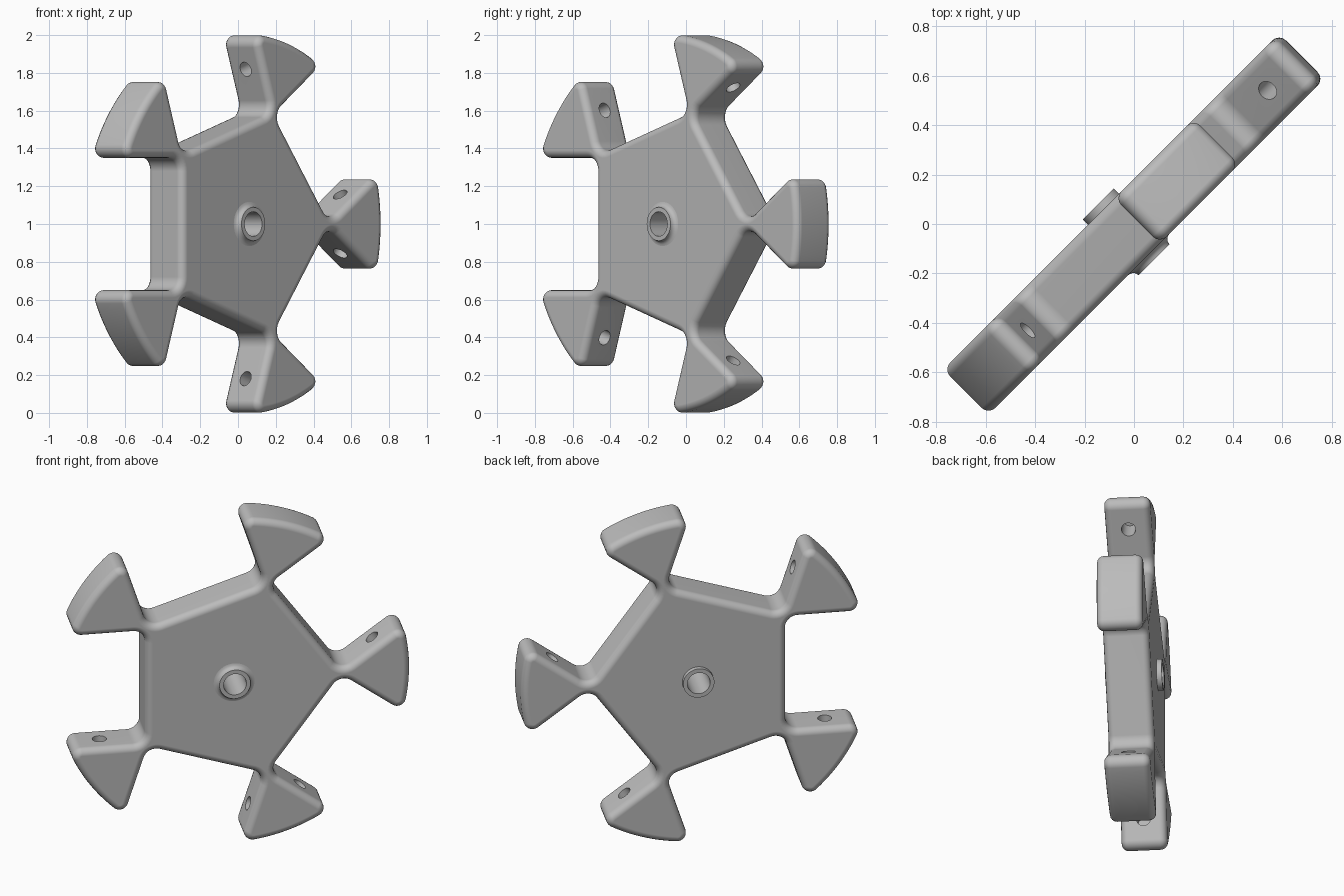
import bpy
import bmesh
from math import sin, cos, pi, radians, atan2, sqrt
from mathutils import Matrix, Vector

cube = bpy.data.objects.get("Cube")
if cube:
    bpy.data.objects.remove(cube)

ARMS = 5
APOTHEM = 0.504      # pentagon body
SIDE = -0.35         # offset of the wedge flanks
RIM = 1.006          # outer radius of the wedges
NECK, CORNER = 0.07, 0.05
HALF, EDGE = 0.13, 0.04
BOSS, BORE, BOSS_END = 0.089, 0.065, 0.16
N1 = Vector((cos(pi / 5), sin(pi / 5)))     # pentagon edge normal
N2 = Vector((-sin(pi / 5), cos(pi / 5)))    # wedge flank normal

# Wheel plane: local x runs along the diagonal, local y is up, local z is the axle
s = sqrt(0.5)
FRAME = Matrix(((s, 0, s, 0), (s, 0, -s, 0), (0, 1, 0, 1), (0, 0, 0, 1)))
FRAME = FRAME @ Matrix.Translation((-0.045, 0, 0))

grey = bpy.data.materials.new("plain grey")
grey.use_nodes = True
colour = (0.5, 0.5, 0.5, 1)
grey.diffuse_color = colour
grey.node_tree.nodes["Principled BSDF"].inputs["Base Color"].default_value = colour


def make_object(name, bm):
    bmesh.ops.recalc_face_normals(bm, faces=bm.faces)
    mesh = bpy.data.meshes.new(name)
    bm.to_mesh(mesh)
    bm.free()
    mesh.transform(FRAME)
    mesh.materials.append(grey)
    obj = bpy.data.objects.new(name, mesh)
    bpy.context.collection.objects.link(obj)
    return obj


def activate(obj):
    bpy.ops.object.select_all(action='DESELECT')
    obj.select_set(True)
    bpy.context.view_layer.objects.active = obj


def arc(centre, radius, a0, a1, steps):
    angles = [a0 + (a1 - a0) * i / steps for i in range(steps + 1)]
    return [centre + radius * Vector((cos(a), sin(a))) for a in angles]


def outline(inset):
    """Whole wheel outline, moved inwards by inset."""
    neck = (APOTHEM + NECK) * N1 + (SIDE + NECK) * N2
    b = SIDE - CORNER
    corner = sqrt((RIM - CORNER) ** 2 - b * b) * N1 + b * N2
    tip = atan2(corner.y, corner.x)
    flank = radians(126)
    half = arc(neck, NECK + inset, radians(216), radians(306), 8)
    half += arc(corner, CORNER - inset, flank, tip, 8)
    half += arc(Vector((0, 0)), RIM - inset, tip, 0, 6)[1:]
    arm = [Vector((p.x, -p.y)) for p in half[:-1]] + half[::-1]
    return [Matrix.Rotation(k * 2 * pi / ARMS, 2) @ p
            for k in range(ARMS) for p in arm]


def loft(bm, rings, closed):
    n = len(rings[0])
    pairs = list(zip(rings, rings[1:]))
    if closed:
        pairs.append((rings[-1], rings[0]))
    for lo, hi in pairs:
        for i in range(n):
            j = (i + 1) % n
            bm.faces.new((lo[i], lo[j], hi[j], hi[i]))
    if not closed:
        bm.faces.new(rings[0][::-1])
        bm.faces.new(rings[-1])


# Body and wedges as one loft with rounded rims
bm = bmesh.new()
quarter = [radians(90) * i / 4 for i in range(5)]
levels = [(EDGE * (1 - cos(a)), HALF - EDGE + EDGE * sin(a)) for a in quarter]
levels = [(d, -h) for d, h in levels[::-1]] + levels
rings = [[bm.verts.new((p.x, p.y, h)) for p in outline(d)] for d, h in levels]
loft(bm, rings, False)
wheel = make_object("wheel_body", bm)

# Cutter: axle bore and a round socket in each wedge flank
bm = bmesh.new()
bmesh.ops.create_cone(bm, cap_ends=True, segments=48, radius1=BOSS - 0.012,
                      radius2=BOSS - 0.012, depth=1)
for k in range(ARMS):
    for side in (1, -1):
        p = 0.747 * N1 + SIDE * N2
        axis = Vector((N2.x, side * N2.y, 0))
        place = (Matrix.Rotation(k * 2 * pi / ARMS, 4, 'Z')
                 @ Matrix.Translation((p.x, side * p.y, 0))
                 @ axis.to_track_quat('Z', 'Y').to_matrix().to_4x4())
        bmesh.ops.create_cone(bm, cap_ends=True, segments=32, radius1=0.04,
                              radius2=0.04, depth=0.28, matrix=place)
cutter = make_object("hole_cutter", bm)
cutter.hide_render = True
cut = wheel.modifiers.new("holes", 'BOOLEAN')
cut.operation = 'DIFFERENCE'
cut.solver = 'EXACT'
cut.object = cutter
activate(wheel)
bpy.ops.object.modifier_apply(modifier=cut.name)
bpy.data.objects.remove(cutter)

# Axle tube: turned profile with a fillet where it meets the front face
bm = bmesh.new()
F = 0.028
profile = [(BORE, -BOSS_END), (BOSS, -BOSS_END), (BOSS, HALF - 0.02), (BOSS + F, HALF - 0.001)]
profile += [(BOSS + F * (1 - sin(a)), HALF + F * (1 - cos(a))) for a in quarter]
profile += [(BOSS, BOSS_END), (BORE, BOSS_END)]
rings = [[bm.verts.new((r * cos(t), r * sin(t), h))
          for t in [2 * pi * i / 48 for i in range(48)]] for r, h in profile]
loft(bm, rings, True)
tube = make_object("axle_tube", bm)

for obj in (wheel, tube):
    activate(obj)
    bpy.ops.object.shade_smooth_by_angle(angle=radians(35))
    weighted = obj.modifiers.new("weighted_normals", 'WEIGHTED_NORMAL')
    weighted.keep_sharp = True
